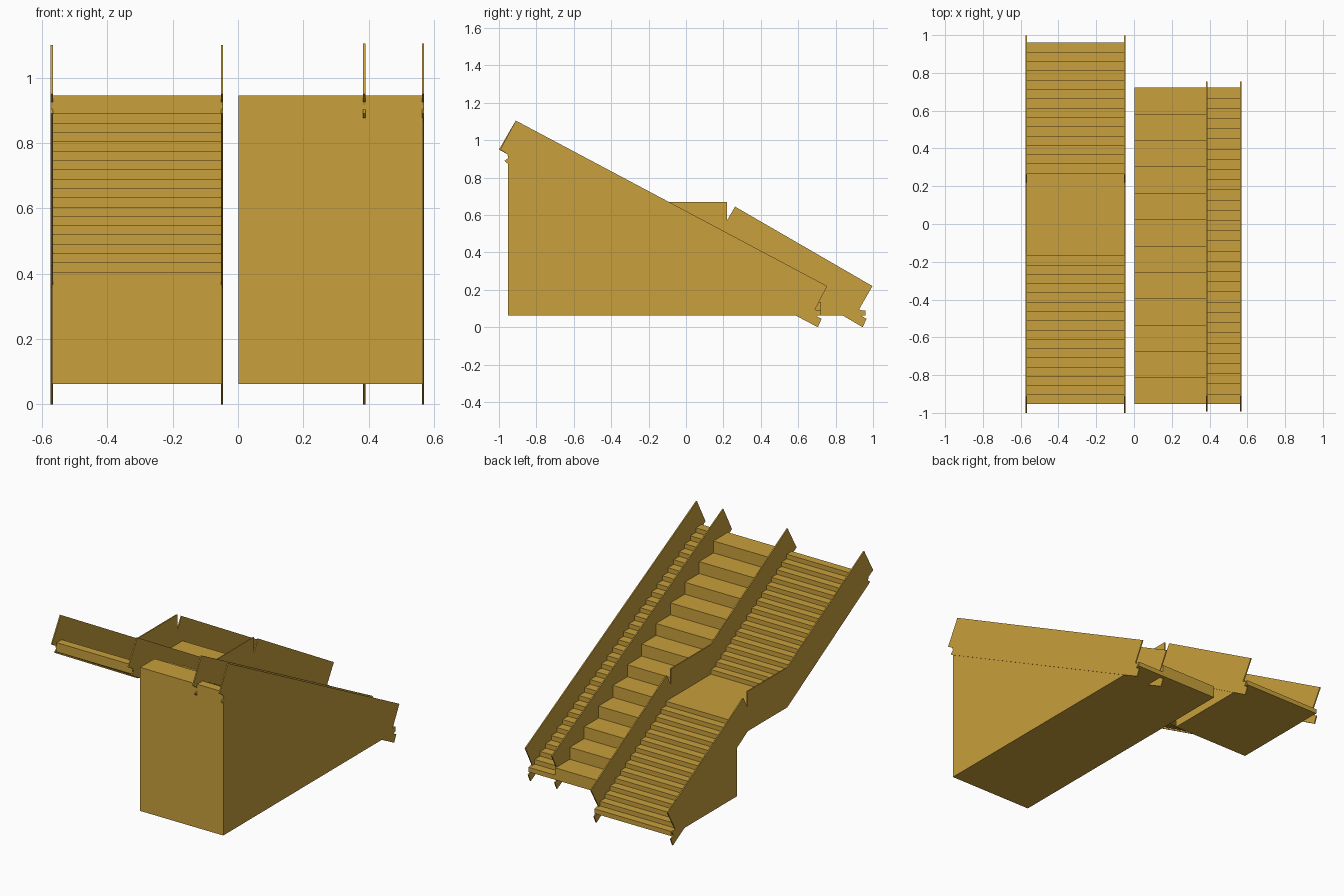
import bpy, bmesh

cube = bpy.data.objects.get("Cube")
if cube:
    bpy.data.objects.remove(cube, do_unlink=True)

ochre = bpy.data.materials.new("ochre")
ochre.use_nodes = True
COLOUR = (0.58, 0.35, 0.045, 1)
ochre.diffuse_color = COLOUR
ochre.node_tree.nodes["Principled BSDF"].inputs["Base Color"].default_value = COLOUR

FLOOR, TOP = 0.062, 0.945
FRONT = -0.953
RISE = (TOP - FLOOR) / 31
SLAB = 2 * RISE


def extrude_profile(name, profile, x0, x1):
    """Extrude a closed (y, z) outline from x0 to x1."""
    bm = bmesh.new()
    face = bm.faces.new([bm.verts.new((x0, y, z)) for y, z in profile])
    moved = bmesh.ops.extrude_face_region(bm, geom=[face])["geom"]
    verts = [v for v in moved if isinstance(v, bmesh.types.BMVert)]
    bmesh.ops.translate(bm, verts=verts, vec=(x1 - x0, 0, 0))
    bmesh.ops.recalc_face_normals(bm, faces=bm.faces)
    mesh = bpy.data.meshes.new(name)
    bm.to_mesh(mesh)
    bm.free()
    mesh.materials.append(ochre)
    obj = bpy.data.objects.new(name, mesh)
    bpy.context.collection.objects.link(obj)
    return obj


def solid_stair(name, count, end, x0, x1):
    """Straight stair, filled down to the floor level."""
    run, rise = (end - FRONT) / count, (TOP - FLOOR) / count
    outline = [(FRONT, FLOOR)]
    for i in range(count):
        z = TOP - i * rise
        outline += [(FRONT + i * run, z), (FRONT + (i + 1) * run, z)]
    outline.append((end, FLOOR))
    extrude_profile(name, outline, x0, x1)


# Straight stair: broad steps beside a strip of narrow steps
solid_stair("broad_stair", 12, 0.722, 0.002, 0.386)
solid_stair("narrow_stair", 31, 0.722, 0.386, 0.567)

# Landing stair: open upper flight, landing, filled lower flight
UPPER, LOWER = 16, 14
LANDING_START, LANDING_END, FOOT = -0.167, 0.27, 0.96
up_run = (LANDING_START - FRONT) / UPPER
low_run = (FOOT - LANDING_END) / LOWER
edges = [FRONT + i * up_run for i in range(UPPER + 1)]
edges += [LANDING_END + i * low_run for i in range(LOWER + 1)]
treads = [(a, b, TOP - i * RISE) for i, (a, b) in enumerate(zip(edges, edges[1:]))]
outline = []
for a, b, z in treads:
    outline += [(a, z), (b, z)]
wall = LANDING_END + low_run
outline += [(FOOT, FLOOR), (wall, FLOOR)]
for a, b, z in reversed(treads[:UPPER + 2]):
    outline += [(b, z - SLAB), (a, z - SLAB)]
extrude_profile("landing_stair", outline, -0.570, -0.049)

# Side panels, with notched ends
straight_panel = [
    (-0.91, 1.105), (0.755, 0.22), (0.69, 0.095), (0.72, 0.08), (0.70, 0.058),
    (0.725, 0.045), (0.705, 0.0), (-0.96, 0.88), (-0.97, 0.89),
    (-0.95, 0.905), (-0.955, 0.925), (-0.993, 0.95)]
landing_panel = [
    (-0.913, 1.10), (-0.166, 0.67), (0.22, 0.67), (0.22, 0.572), (0.262, 0.645),
    (0.997, 0.22), (0.925, 0.095), (0.955, 0.085), (0.94, 0.06), (0.965, 0.045),
    (0.945, 0.0), (0.217, 0.425), (-0.166, 0.425), (-0.955, 0.88), (-0.97, 0.89),
    (-0.95, 0.905), (-0.955, 0.925), (-1.0, 0.95)]
for name, outline, x in (
        ("narrow_stair_outer_panel", straight_panel, 0.566),
        ("narrow_stair_inner_panel", straight_panel, 0.386),
        ("landing_stair_inner_panel", landing_panel, -0.049),
        ("landing_stair_outer_panel", landing_panel, -0.570)):
    extrude_profile(name, outline, x - 0.0035, x + 0.0035)
